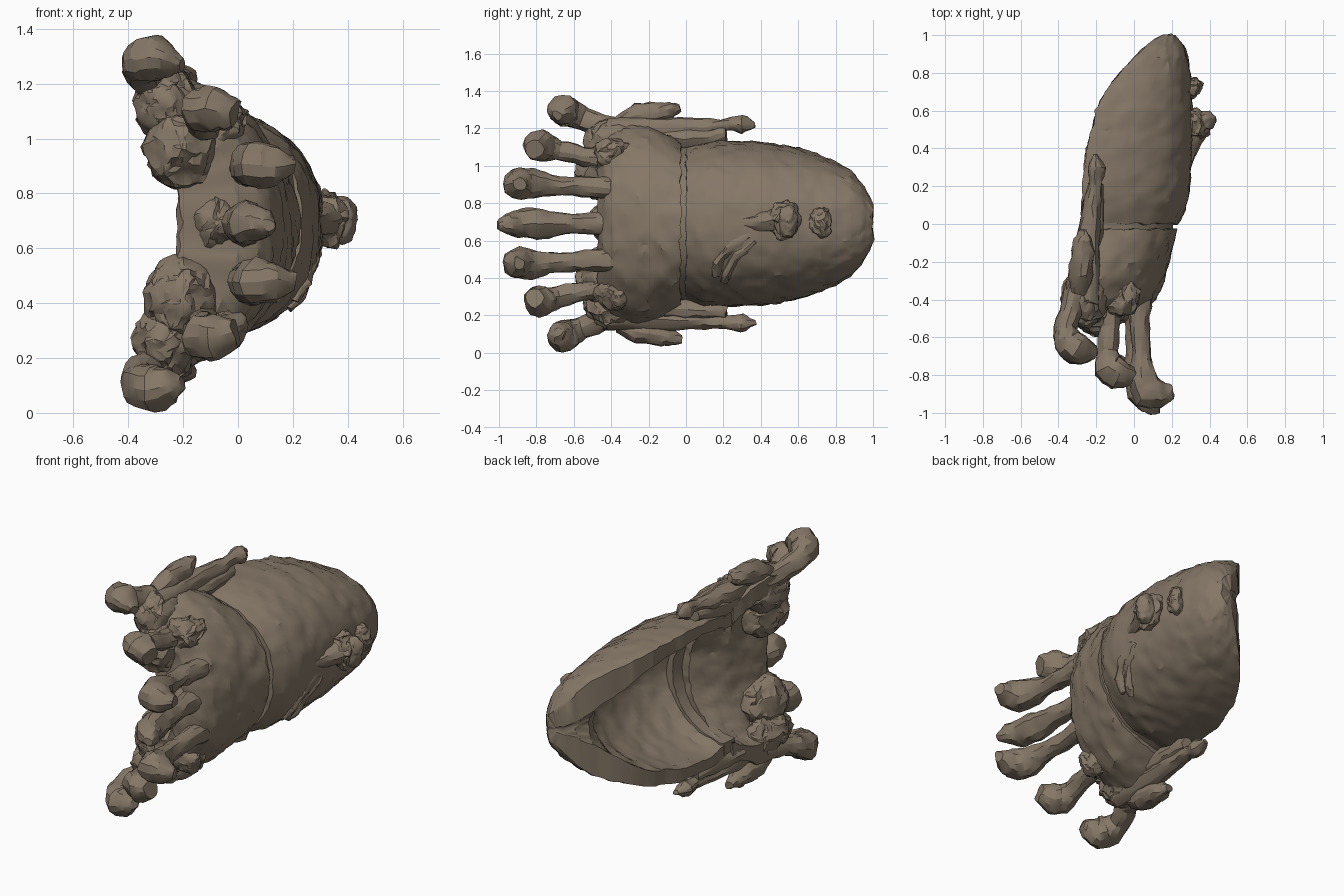
import bpy, bmesh, math
from mathutils import Vector, noise

ZC = 0.69  # height of the mask's mirror plane
mat = bpy.data.materials.new("worn brown clay")
mat.diffuse_color = (0.235, 0.185, 0.135, 1)


def finish(bm, name, rough):
    """Roughen, fix normals and create the object."""
    for v in bm.verts:
        v.co += noise.noise_vector(v.co * 13) * rough + noise.noise_vector(v.co * 37) * rough * 0.7
    bmesh.ops.recalc_face_normals(bm, faces=bm.faces)
    me = bpy.data.meshes.new(name)
    bm.to_mesh(me)
    bm.free()
    me.materials.append(mat)
    ob = bpy.data.objects.new(name, me)
    bpy.context.collection.objects.link(ob)
    bpy.context.view_layer.objects.active = ob
    ob.select_set(True)
    bpy.ops.object.shade_smooth_by_angle(angle=math.radians(25))
    ob.select_set(False)
    return ob


def lerp_rows(rows, y):
    for a, b in zip(rows, rows[1:]):
        if a[0] <= y <= b[0]:
            t = (y - a[0]) / (b[0] - a[0])
            return [p + (q - p) * t for p, q in zip(a, b)]
    return rows[-1]


def shell(name, rows, step, power, inner_power, n=48, rough=0.010):
    """Hollow half shell; rows hold y, rim x, front x, half width, inner front x, inner half width."""
    bm = bmesh.new()
    count = round((rows[-1][0] - rows[0][0]) / step)
    ys = [rows[0][0] + (rows[-1][0] - rows[0][0]) * i / count for i in range(count + 1)]
    ys = sorted(set(ys) | {r[0] for r in rows})
    ys = [y for i, y in enumerate(ys) if i == 0 or y - ys[i - 1] > 0.004]
    rings = []
    for y in ys:
        _, rim, front, w, ifront, iw = lerp_rows(rows, y)
        ring = []
        for f, ww, pw, order in ((front, w, power, range(n + 1)),
                                 (ifront, iw, inner_power, range(n, -1, -1))):
            for i in order:
                a = math.pi * i / n
                c, s = math.cos(a), math.sin(a)
                z = math.copysign(abs(c) ** (2 / pw), c) * ww
                ring.append(bm.verts.new((rim + (f - rim) * max(s, 0) ** (2 / pw), y, ZC + z)))
        rings.append(ring)
    m = 2 * n + 2
    for r, q in zip(rings, rings[1:]):
        for i in range(m):
            bm.faces.new((r[i], r[(i + 1) % m], q[(i + 1) % m], q[i]))
    for r in (rings[0], rings[-1]):
        for i in range(n):
            bm.faces.new((r[i], r[i + 1], r[m - 2 - i], r[m - 1 - i]))
    return finish(bm, name, rough)


def tube(name, pts, sides=12, rough=0.012):
    """Knobbly tube through points (x, y, z, radius) with closed ends."""
    bm = bmesh.new()
    fine = []
    for a, b in zip(pts, pts[1:]):
        fine += [[p + (q - p) * t / 3 for p, q in zip(a, b)] for t in range(3)]
    fine.append(pts[-1])
    rings = []
    for k, p in enumerate(fine):
        d = Vector(fine[min(k + 1, len(fine) - 1)][:3]) - Vector(fine[max(k - 1, 0)][:3])
        rot = d.to_track_quat('Z', 'Y')
        rings.append([bm.verts.new(Vector(p[:3]) + rot @ Vector((
            math.cos(j * math.tau / sides), math.sin(j * math.tau / sides), 0)) * p[3])
            for j in range(sides)])
    for r, q in zip(rings, rings[1:]):
        for j in range(sides):
            bm.faces.new((r[j], r[(j + 1) % sides], q[(j + 1) % sides], q[j]))
    bm.faces.new(rings[0])
    bm.faces.new(rings[-1])
    return finish(bm, name, rough)


def blob(name, loc, radii, rough=0.02):
    bm = bmesh.new()
    bmesh.ops.create_icosphere(bm, subdivisions=4, radius=1)
    for v in bm.verts:
        v.co = Vector(a * b + c for a, b, c in zip(v.co, radii, loc))
    return finish(bm, name, rough)


# Face shell, from brow seam to chin
shell("face", [
    (0.00, -0.28, 0.235, 0.41, 0.07, 0.34),
    (0.10, -0.275, 0.28, 0.44, 0.14, 0.37),
    (0.20, -0.27, 0.30, 0.445, 0.18, 0.375),
    (0.40, -0.25, 0.31, 0.44, 0.19, 0.36),
    (0.60, -0.20, 0.31, 0.405, 0.17, 0.31),
    (0.72, -0.14, 0.305, 0.365, 0.13, 0.24),
    (0.80, -0.08, 0.30, 0.33, 0.05, 0.17),
    (0.88, 0.00, 0.285, 0.28, 0.02, 0.10),
    (0.94, 0.06, 0.265, 0.22, 0.07, 0.05),
    (0.98, 0.11, 0.24, 0.15, 0.12, 0.03),
    (1.00, 0.15, 0.22, 0.10, 0.16, 0.02)], 0.025, 2.25, 1.9)

# Headdress shell behind the seam, rounded at its crown edge
shell("headdress", [
    (-0.47, -0.34, 0.00, 0.46, -0.21, 0.36),
    (-0.44, -0.355, 0.08, 0.50, -0.22, 0.40),
    (-0.39, -0.36, 0.125, 0.53, -0.21, 0.43),
    (-0.30, -0.35, 0.16, 0.55, -0.17, 0.44),
    (-0.20, -0.33, 0.185, 0.54, -0.13, 0.43),
    (-0.08, -0.30, 0.215, 0.48, -0.04, 0.38),
    (-0.03, -0.29, 0.23, 0.44, 0.00, 0.35)], 0.025, 2.1, 2.0, rough=0.013)

# Recessed seam joining the two shells
shell("seam", [
    (-0.06, -0.28, 0.21, 0.415, 0.04, 0.34),
    (0.04, -0.28, 0.21, 0.41, 0.06, 0.34)], 0.05, 2.15, 2.0, rough=0.005)

# Nose and mouth
tube("nose_bridge", [(0.27, 0.28, ZC, 0.03), (0.29, 0.40, ZC + 0.01, 0.05), (0.33, 0.52, ZC + 0.02, 0.07)])
blob("nose", (0.325, 0.525, ZC + 0.02), (0.075, 0.085, 0.105))
blob("nose_tip", (0.375, 0.545, ZC + 0.015), (0.06, 0.055, 0.085), 0.012)
blob("mouth", (0.30, 0.72, ZC + 0.01), (0.055, 0.06, 0.085))

# Worn eye ridge on the lower cheek
tube("eye_ridge", [(0.275, 0.40, 0.64, 0.025), (0.275, 0.32, 0.63, 0.035), (0.265, 0.24, 0.56, 0.03),
                   (0.235, 0.17, 0.48, 0.03), (0.20, 0.16, 0.41, 0.02)])
tube("eye_fold", [(0.285, 0.37, 0.60, 0.02), (0.265, 0.28, 0.53, 0.025), (0.22, 0.22, 0.43, 0.025),
                  (0.18, 0.20, 0.38, 0.015)])

for s, side in ((1, "upper"), (-1, "lower")):
    def P(x, y, dz, r):
        return (x, y, ZC + s * dz, r)

    # Padded lobes on the crown
    blob(side + "_crown_lobe", P(-0.21, -0.42, 0.28, 0)[:3], (0.13, 0.165, 0.16))
    blob(side + "_crown_edge", P(-0.26, -0.38, 0.43, 0)[:3], (0.12, 0.17, 0.13))
    blob(side + "_crown_side", P(-0.07, -0.38, 0.37, 0)[:3], (0.10, 0.11, 0.09))

    # Feathers with swollen, bent tips
    tube(side + "_inner_feather", [
        P(0.03, -0.38, 0.19, 0.065), P(0.03, -0.55, 0.20, 0.052), P(0.04, -0.72, 0.205, 0.052),
        P(0.045, -0.82, 0.215, 0.08), P(0.07, -0.89, 0.215, 0.09), P(0.14, -0.90, 0.21, 0.072),
        P(0.205, -0.89, 0.21, 0.03)])
    tube(side + "_middle_feather", [
        P(-0.12, -0.38, 0.34, 0.06), P(-0.13, -0.55, 0.36, 0.052), P(-0.14, -0.68, 0.39, 0.055),
        P(-0.13, -0.76, 0.41, 0.085), P(-0.08, -0.79, 0.415, 0.085), P(-0.01, -0.81, 0.40, 0.05)])
    tube(side + "_outer_feather", [
        P(-0.29, -0.30, 0.50, 0.06), P(-0.33, -0.45, 0.52, 0.06), P(-0.36, -0.55, 0.555, 0.06),
        P(-0.35, -0.62, 0.59, 0.08), P(-0.30, -0.66, 0.605, 0.085), P(-0.24, -0.68, 0.59, 0.06),
        P(-0.20, -0.69, 0.58, 0.025)])

    # Side band and knots along the temples
    tube(side + "_side_tie", [
        P(-0.24, -0.42, 0.51, 0.055), P(-0.24, -0.10, 0.51, 0.06), P(-0.22, 0.10, 0.52, 0.045),
        P(-0.20, 0.22, 0.53, 0.035), P(-0.20, 0.30, 0.53, 0.05), P(-0.20, 0.37, 0.53, 0.015)])
    tube(side + "_side_knot", [
        P(-0.29, -0.36, 0.54, 0.04), P(-0.28, -0.26, 0.58, 0.06), P(-0.27, -0.14, 0.595, 0.06),
        P(-0.27, -0.08, 0.61, 0.045), P(-0.27, -0.03, 0.62, 0.02)])
    tube(side + "_temple_fill", [
        P(-0.24, -0.12, 0.45, 0.07), P(-0.22, 0.06, 0.46, 0.06), P(-0.20, 0.22, 0.48, 0.04)])

# Central feather
tube("central_feather", [
    (0.0, -0.38, ZC, 0.065), (0.01, -0.55, ZC, 0.055), (0.02, -0.70, ZC, 0.065),
    (0.02, -0.80, ZC, 0.08), (0.04, -0.90, ZC, 0.075), (0.09, -0.96, ZC, 0.055), (0.11, -1.0, ZC, 0.02)])
blob("central_feather_root", (-0.08, -0.42, ZC), (0.09, 0.10, 0.10))
